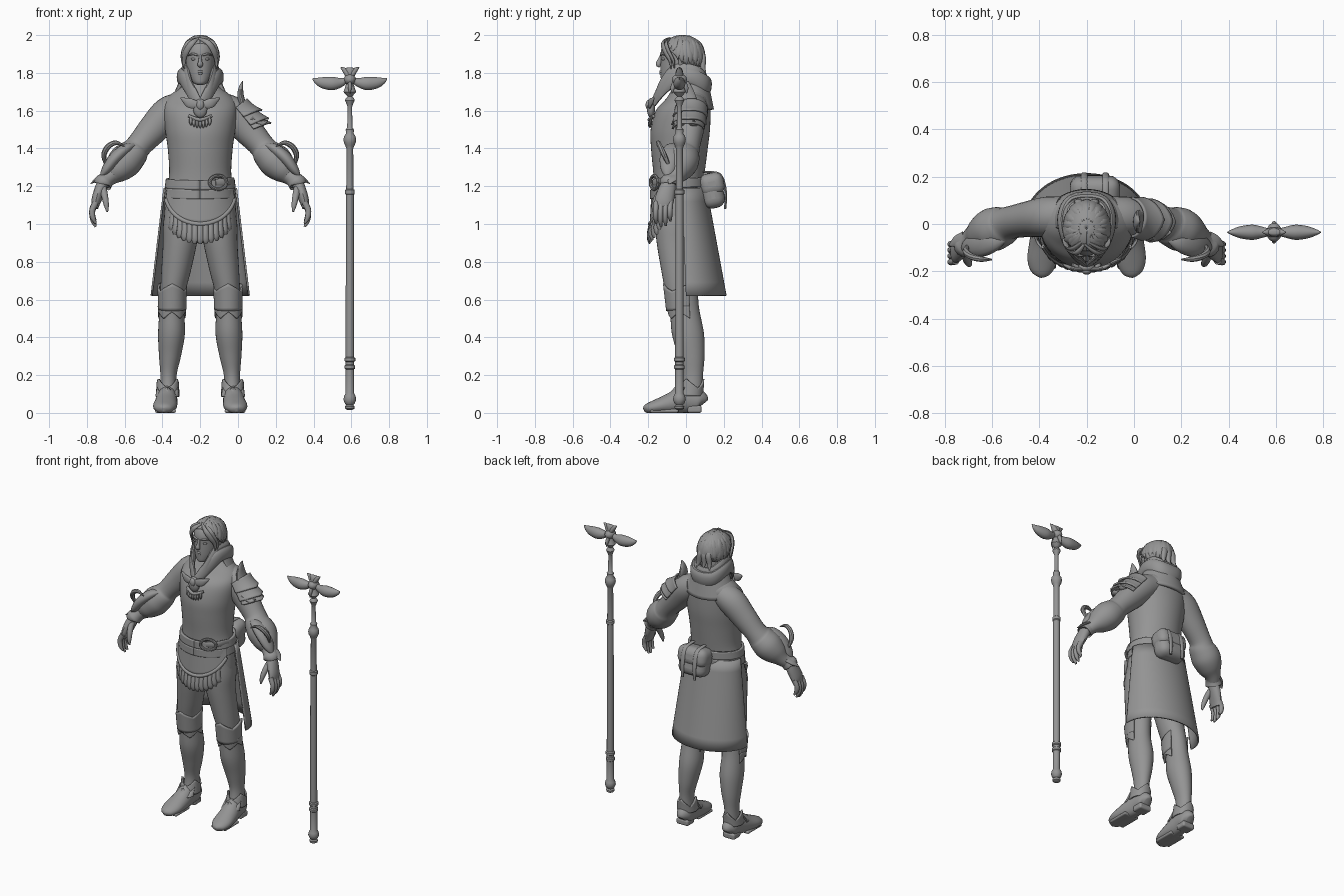
import bpy, bmesh, random
from math import sin, cos, pi, radians
from mathutils import Vector
random.seed(4)
C = -0.2                      # x of the figure's centre line
SIDES = ((-1, "right"), (1, "left"))
GREY = bpy.data.materials.new("dark_grey")
GREY.diffuse_color = (.3, .3, .3, 1)

def build(name, verts, faces, thick=0):
    bm = bmesh.new()
    vs = [bm.verts.new(v) for v in verts]
    for f in faces:
        bm.faces.new([vs[i] for i in f])
    bmesh.ops.recalc_face_normals(bm, faces=bm.faces)
    me = bpy.data.meshes.new(name)
    bm.to_mesh(me)
    bm.free()
    me.shade_smooth()
    me.set_sharp_from_angle(angle=radians(42))
    me.materials.append(GREY)
    ob = bpy.data.objects.new(name, me)
    bpy.context.collection.objects.link(ob)
    if thick:
        m = ob.modifiers.new("thickness", "SOLIDIFY")
        m.thickness, m.offset = thick, 0

def spline(keys, k):
    """Catmull-Rom through the key tuples, k steps per span."""
    out = []
    for i in range(len(keys) - 1):
        a, b, c, d = (keys[min(max(j, 0), len(keys) - 1)] for j in range(i - 1, i + 3))
        for t in [s / k for s in range(k)]:
            out.append([.5 * (2*q + (r-p)*t + (2*p-5*q+4*r-e)*t*t + (3*q-p-3*r+e)*t**3) for p, q, r, e in zip(a, b, c, d)])
    return out + [list(keys[-1])]

def skin(name, rings):
    n, m = len(rings[0]), len(rings)
    faces = [(i*n+j, i*n+(j+1) % n, (i+1)*n+(j+1) % n, (i+1)*n+j) for i in range(m-1) for j in range(n)]
    build(name, [v for r in rings for v in r], faces + [tuple(range(n)), tuple(range((m-1)*n, m*n))])

def loft(name, keys, k=5, n=32):
    """Horizontal ellipses: (x, y, z, rx, ry)."""
    skin(name, [[(x + max(a, .001)*cos(2*pi*j/n), y + max(b, .001)*sin(2*pi*j/n), z) for j in range(n)]
                for x, y, z, a, b in spline(keys, k)])

def sweep(name, keys, up=(0, 1, 0), k=5, n=14):
    """Ellipses square to a path: (x, y, z, across, along up)."""
    pts, rings = spline(keys, k), []
    for i, p in enumerate(pts):
        t = (Vector(pts[min(i+1, len(pts)-1)][:3]) - Vector(pts[max(i-1, 0)][:3])).normalized()
        s = Vector(up).cross(t).normalized()
        o = t.cross(s)
        ring = [Vector(p[:3]) + s*max(p[3], .001)*cos(2*pi*j/n) + o*max(p[4], .001)*sin(2*pi*j/n) for j in range(n)]
        rings.append([(v.x, v.y, max(v.z, 0)) for v in ring])
    skin(name, rings)

def patch(name, f, nu, nv, thick):
    w = nu + 1
    build(name, [f(i/nu, j/nv) for j in range(nv+1) for i in range(w)],
          [(j*w+i, j*w+i+1, (j+1)*w+i+1, (j+1)*w+i) for j in range(nv) for i in range(nu)], thick)

def band(name, c, bot, top, rb, rt, span, face=0, thick=.01):
    """Curved plate round a vertical axis; c = x, y low, y high; edges are functions of u in -1..1."""
    def f(u, v):
        u = 2*u - 1
        a = face + radians(span)*u
        rx, ry = (rb[i] + (rt[i]-rb[i])*v for i in (0, 1))
        return (c[0] + rx*sin(a), c[1] + (c[2]-c[1])*v - ry*cos(a), bot(u) + (top(u)-bot(u))*v)
    patch(name, f, 48, 8, thick)

def ball(name, c, r):
    loft(name, [(c[0], c[1], c[2] - r[2]*cos(pi*i/12), r[0]*sin(pi*i/12), r[1]*sin(pi*i/12)) for i in range(13)], 1, 24)

def box(name, c, size, bevel, tilt=0):
    bpy.ops.mesh.primitive_cube_add(size=1, location=c, rotation=(tilt, 0, 0))
    ob = bpy.context.object
    ob.name, ob.scale = name, size
    bpy.ops.object.transform_apply(location=False, rotation=False)
    m = ob.modifiers.new("bevel", "BEVEL")
    m.width, m.segments = bevel, 5
    ob.data.materials.append(GREY)
    bpy.ops.object.shade_smooth_by_angle()

def zig(u, n):
    return abs((u*n) % 2 - 1)

# torso, pelvis and neck
loft("torso", [(C, -.045, 1.1, .18, .125), (C, -.04, 1.2, .172, .13), (C, -.037, 1.28, .164, .137), (C, -.035, 1.4, .172, .15),
               (C, -.03, 1.5, .186, .157), (C, -.015, 1.6, .195, .145), (C, .01, 1.66, .18, .118), (C, .015, 1.71, .125, .09),
               (C, .01, 1.75, .07, .06)], 5, 48)
loft("hips", [(C, -.04, 1.2, .175, .13), (C, -.045, 1.1, .188, .13), (C, -.045, 1, .185, .12), (C, -.045, .93, .12, .09), (C, -.045, .9, .03, .04)])
loft("neck", [(C, .01, 1.62, .07, .07), (C, 0, 1.72, .056, .058), (C, -.01, 1.82, .055, .058)])
# head and face
loft("head", [(C, -.1, 1.735, .012, .014), (C, -.088, 1.747, .036, .042), (C, -.062, 1.78, .06, .072), (C, -.047, 1.82, .072, .088),
              (C, -.038, 1.87, .078, .096), (C, -.032, 1.92, .08, .1), (C, -.025, 1.96, .068, .085), (C, -.02, 1.985, .03, .04)])
sweep("nose", [(C, -.128, 1.895, .007, .008), (C, -.139, 1.865, .009, .013), (C, -.146, 1.845, .015, .014), (C, -.136, 1.835, .011, .008)])
for z, w in ((1.807, .022), (1.797, .018)):
    sweep("lip", [(C-w, -.12, z, .002, .004), (C, -.134, z, .007, .007), (C+w, -.12, z, .002, .004)], (0, 0, 1))
for s, n in SIDES:
    sweep(n+"_brow", [(C+s*.012, -.133, 1.893, .006, .005), (C+s*.038, -.127, 1.9, .007, .006), (C+s*.065, -.098, 1.893, .005, .003)], (0, 0, 1))
    ball(n+"_eye", (C+s*.033, -.117, 1.873), (.015, .012, .008))
    sweep(n+"_ear", [(C+s*.078, -.03, 1.84, .01, .01), (C+s*.086, -.022, 1.87, .008, .018), (C+s*.09, -.012, 1.9, .005, .012)])

# hair cap, flat locks, fringe and short tail
def scalp(az, po, g=1.0):
    return (C + .096*g*sin(po)*sin(az), -.018 - .116*g*sin(po)*cos(az), 1.893 + .104*g*cos(po))

def hairline(az):
    return .9 + 1.2*min(1, (1-cos(az))*.8)

patch("hair_cap", lambda u, v: scalp(2*pi*u, .03 + v*hairline(2*pi*u)), 48, 14, .008)
for i in range(24):
    az = .7 + (2*pi-1.4)*i/23
    e, tw = hairline(az) + random.uniform(-.1, .15), random.uniform(-.2, .2)
    sweep("hair_lock", [(*scalp(az + tw*(1-t), .3 + (e-.3)*t, 1+.02*t), w, .006) for t, w in ((0, .003), (.35, .016), (.75, .018), (1, .002))],
          (sin(az), -cos(az), .3), 4, 8)
for s, n in SIDES:
    for d in (0, .018):
        sweep(n+"_fringe", [(C-.01, -.085+d, 1.984, .006, .005), (C+s*(.042+d), -.122+d, 1.96, .015, .008), (C+s*(.073+d*.6), -.112+d, 1.915, .016, .008),
                            (C+s*(.086+d*.3), -.085+d, 1.865, .011, .007), (C+s*.084, -.08+d, 1.82, .002, .002)], (s*.5, -1, 0), 5, 10)
for d in (-.03, 0, .03):
    sweep("hair_tail", [(C+d*.6, .06, 1.92, .02, .015), (C+d, .09, 1.885, .02, .015), (C+d*1.3, .09, 1.83, .016, .014), (C+d*1.6, .106, 1.79, .002, .002)])
# hood folded round the neck
for g, dz in ((1, 0), (.8, .025)):
    half = [(.01, -.172, 1.64, .01, .025), (.055, -.125, 1.715, .016, .036), (.092*g, -.055, 1.775+dz, .019, .042),
            (.102*g, .03, 1.775+dz, .022, .045), (.07*g, .095*g, 1.74+dz, .024, .05)]
    sweep("hood_fold", [(C-x, *r) for x, *r in half] + [(C, .112*g, 1.725+dz, .024, .055)] + [(C+x, *r) for x, *r in half[::-1]], (0, .15, 1))
band("hood_drape", (C, .03, .01), lambda u: 1.635 - .03*cos(u*pi/2), lambda u: 1.77, (.155, .108), (.095, .095), 110, pi, .02)
# chest ornament
ball("chest_ornament", (C, -.185, 1.612), (.038, .022, .05))
ball("chest_ornament_crest", (C, -.2, 1.63), (.02, .014, .026))
for s, n in SIDES:
    sweep(n+"_ornament_wing", [(C+s*.015, -.192, 1.63, .01, .02), (C+s*.055, -.19, 1.64, .01, .026), (C+s*.085, -.178, 1.656, .008, .014),
                               (C+s*.104, -.168, 1.668, .002, .003)], (0, 0, 1))
sweep("ornament_bar", [(C-.06, -.172, 1.572, .008, .008), (C, -.194, 1.552, .01, .01), (C+.06, -.172, 1.572, .008, .008)], (0, 0, 1))
for i in range(-3, 4):
    y, z = .001*i*i - .19, 1.553 + .0016*i*i
    sweep("ornament_fringe", [(C+i*.016, y, z, .007, .005), (C+i*.017, y-.006, z-.025, .009, .006), (C+i*.016, y, z-.045, .003, .003)], k=3, n=8)
# belts, buckle and pouch
for z, r in ((1.215, .006), (1.165, .009)):
    band("belt", (C, -.037, -.037), lambda u: z-.024+.008*cos(pi*u), lambda u: z+.024+.008*cos(pi*u), (.174+r, .137+r), (.168+r, .137+r), 180, pi, .016)
sweep("buckle", [(C+.095+.045*cos(a*pi/8), -.168+.02*cos(a*pi/8), 1.22+.036*sin(a*pi/8), .009, .009) for a in range(17)], k=2, n=8)
sweep("buckle_strap", [(C+.08, -.172, 1.22, .006, .018), (C+.14, -.138, 1.225, .007, .02), (C+.178, -.07, 1.23, .004, .016)], (0, 0, 1))
box("pouch", (-.165, .138, 1.175), (.2, .12, .185), .05, .2)
box("pouch_flap", (-.165, .137, 1.21), (.212, .13, .12), .045, .2)
for x in (-.21, -.12):
    sweep("pouch_strap", [(x, .09, 1.275, .012, .006), (x, .18, 1.262, .014, .007), (x, .21, 1.17, .014, .007), (x, .207, 1.08, .009, .006)], (0, 1, .3))
# open-fronted skirt, apron and its fringe
band("skirt", (C, .01, -.015), lambda u: .62, lambda u: 1.19, (.258, .2), (.19, .12), 93, pi)
edge = lambda u: 1.0 + .13*u*u
band("apron", (C, -.05, -.04), edge, lambda u: 1.19, (.188, .135), (.178, .135), 72, 0, .014)
sweep("apron_rim", [(C+.19*sin(u*5/24), -.05-.14*cos(u*5/24), edge(u/6), .012, .012) for u in range(-6, 7)], (0, 0, 1), 3, 10)
for i in range(-6, 7):
    a = i*.155
    x, y, z = C+.188*sin(a), -.05-.14*cos(a), edge(a/1.25)
    sweep("apron_fringe", [(x, y, z, .014, .007), (x, y-.008, z-.05, .015, .009), (x+.001*i, y-.008, z-.085, .016, .007),
                           (x+.001*i, y-.002, z-.105, .009, .004)], (sin(a), -cos(a), 0), 3, 8)
for s, n in SIDES:
    X = lambda d: C + s*d
    # legs, knee plates and boots
    loft(n+"_leg", [(X(.085), -.045, 1.1, .095, .115), (X(.1), -.05, 1.0, .096, .113), (X(.107), -.055, .9, .09, .1), (X(.128), -.04, .75, .078, .09),
                    (X(.143), -.025, .65, .068, .086), (X(.15), -.008, .55, .065, .078), (X(.152), .01, .42, .071, .085), (X(.16), .028, .3, .058, .07),
                    (X(.168), .035, .2, .043, .055), (X(.17), .03, .11, .045, .058)])
    band(n+"_knee_plate", (X(.148), -.018, -.022), lambda u: .555-.015*cos(u*pi/2), lambda u: .645+.04*abs(2*abs(u)-1), (.07, .082), (.073, .095), 115)
    band(n+"_knee_points", (X(.15), -.008, -.012), lambda u: .5+.035*zig(u, 3), lambda u: .565, (.069, .083), (.07, .086), 110)
    band(n+"_ankle_points", (X(.172), .02, .032), lambda u: .09, lambda u: .13+.05*zig(u, 3), (.058, .066), (.054, .06), 178, pi)
    band(n+"_ankle_plate", (X(.174), -.02, .005), lambda u: .085, lambda u: .1+.035*zig(u, 2), (.06, .075), (.052, .06), 80)
    sweep(n+"_shoe", [(X(.17), .088, .045, .02, .03), (X(.17), .07, .06, .046, .06), (X(.174), 0, .072, .053, .074), (X(.181), -.08, .05, .061, .056),
                      (X(.188), -.155, .034, .062, .038), (X(.192), -.205, .022, .042, .026), (X(.194), -.222, .015, .01, .012)], (0, 0, 1), 5, 20)
    box(n+"_heel", (X(.174), .045, .02), (.088, .075, .04), .012)
    box(n+"_sole", (X(.184), -.115, .01), (.11, .15, .02), .01)
    # arm with puffed sleeve
    sweep(n+"_arm", [(X(.1), .035, 1.625, .075, .08), (X(.17), .03, 1.585, .088, .085), (X(.25), .02, 1.5, .08, .075), (X(.325), .005, 1.415, .068, .07),
                     (X(.355), -.01, 1.375, .08, .084), (X(.4), -.025, 1.33, .09, .092), (X(.445), -.045, 1.285, .074, .076),
                     (X(.48), -.06, 1.25, .048, .05), (X(.51), -.085, 1.22, .038, .04)], n=24)
    # cuff, forearm plate and crescent blade
    sweep(n+"_cuff", [(X(.47), -.055, 1.262, .05, .052), (X(.495), -.075, 1.237, .044, .047), (X(.515), -.09, 1.215, .05, .052), (X(.518), -.092, 1.21, .042, .044)])
    sweep(n+"_cuff_point", [(X(.515), -.06, 1.255, .012, .03), (X(.55), -.075, 1.235, .01, .025), (X(.58), -.09, 1.213, .002, .004)])
    sweep(n+"_forearm_plate", [(X(.34), -.06, 1.42, .004, .01), (X(.39), -.07, 1.4, .028, .045), (X(.45), -.085, 1.35, .033, .055),
                               (X(.5), -.095, 1.285, .024, .038), (X(.53), -.1, 1.245, .003, .004)])
    sweep(n+"_crescent", [(X(.4), -.15, 1.41, .003, .003), (X(.445), -.148, 1.43, .012, .012), (X(.487), -.137, 1.41, .015, .014),
                          (X(.51), -.115, 1.365, .014, .014), (X(.5), -.09, 1.31, .006, .008)], n=8)
    # gloved hand
    sweep(n+"_palm", [(X(.507), -.085, 1.235, .036, .032), (X(.53), -.1, 1.18, .046, .031), (X(.55), -.115, 1.125, .05, .026), (X(.558), -.12, 1.085, .045, .018)], (1, 0, 0))
    for y, l in ((-.157, .085), (-.132, .1), (-.107, .095), (-.082, .075)):
        sweep(n+"_finger", [(X(.553), y, 1.115, .015, .017), (X(.572), y-.003, 1.11-l*.45, .0145, .016), (X(.568), y-.003, 1.11-l*.9, .013, .014),
                            (X(.553), y, 1.11-l*1.25, .006, .006)], (1, 0, 0), 4, 10)
    sweep(n+"_thumb", [(X(.515), -.115, 1.19, .02, .02), (X(.505), -.15, 1.145, .018, .018), (X(.497), -.168, 1.1, .014, .014), (X(.492), -.174, 1.065, .005, .005)], (1, 0, 0), 4, 10)

# layered plates on the left shoulder
A, B, fore = Vector((C+.17, .03, 1.615)), Vector((C+.31, .005, 1.445)), Vector((0, -1, 0))
out = fore.cross(B-A).normalized()
out = out if out.x > 0 else -out
for t0, t1, r in ((.05, .42, .092), (.28, .68, .092), (.5, .8, .086)):
    def plate(u, v):
        u = 2*u - 1
        a, t = radians(80)*u, t0 + v*(t1-t0 + .16*(1-abs(u)) - .08)
        rr = r*(.95 + .08*v*v) + .018*v*v*(1-abs(u))
        return A + (B-A)*t + out*rr*cos(a) + fore*rr*.95*sin(a)
    patch("shoulder_plate", plate, 32, 8, .01)
sweep("shoulder_spike", [(C+.235, .01, 1.6, .02, .055), (C+.215, .01, 1.67, .018, .045), (C+.215, .01, 1.72, .012, .025), (C+.225, .01, 1.757, .002, .003)])
for y in (-.035, .04):
    sweep("shoulder_barb", [(C+.27, y, 1.56, .018, .035), (C+.325, y, 1.53, .014, .026), (C+.358, y, 1.55, .002, .003)])
# staff shaft, rings and knobs as one turned profile (z, radius)
SX, SY = .592, -.035
turned = [(.015, .012), (.022, .024), (.035, .026), (.042, .018), (.05, .026), (.07, .034), (.09, .03), (.105, .022), (.23, .022), (.235, .028),
          (.25, .028), (.255, .022), (.27, .022), (.275, .029), (.29, .029), (.295, .022), (1.155, .021), (1.16, .026), (1.18, .026), (1.185, .019),
          (1.4, .018), (1.415, .024), (1.43, .031), (1.447, .034), (1.465, .03), (1.48, .02), (1.5, .022), (1.51, .014), (1.62, .012), (1.635, .017),
          (1.655, .026), (1.665, .022), (1.675, .012), (1.69, .026), (1.7, .034), (1.72, .026), (1.75, .018), (1.79, .016)]
loft("staff_shaft", [(SX, SY, z, r, r) for z, r in turned], 1, 24)
ball("staff_core", (SX, SY, 1.765), (.032, .04, .03))
for s, n in SIDES:
    W = lambda d: SX + s*d
    sweep(n+"_staff_wing", [(W(.015), SY, 1.765, .014, .012), (W(.045), SY, 1.75, .022, .024), (W(.09), SY, 1.744, .032, .036),
                            (W(.14), SY, 1.748, .026, .031), (W(.175), SY, 1.758, .014, .018), (W(.197), SY, 1.77, .002, .003)], (0, 0, 1), 6)
    sweep(n+"_staff_crest", [(W(.005), SY, 1.77, .02, .012), (W(.014), SY, 1.795, .02, .016), (W(.032), SY, 1.818, .012, .012), (W(.05), SY, 1.828, .002, .002)], (0, 0, 1))
    sweep(n+"_staff_barb", [(SX, SY+s*.02, 1.75, .015, .01), (SX, SY+s*.036, 1.72, .012, .01), (SX, SY+s*.038, 1.69, .002, .002)], (1, 0, 0))
loft("staff_crest_tip", [(SX, SY, 1.78, .02, .02), (SX, SY, 1.805, .022, .02), (SX, SY, 1.824, .03, .012), (SX, SY, 1.828, .004, .004)], 4, 16)
